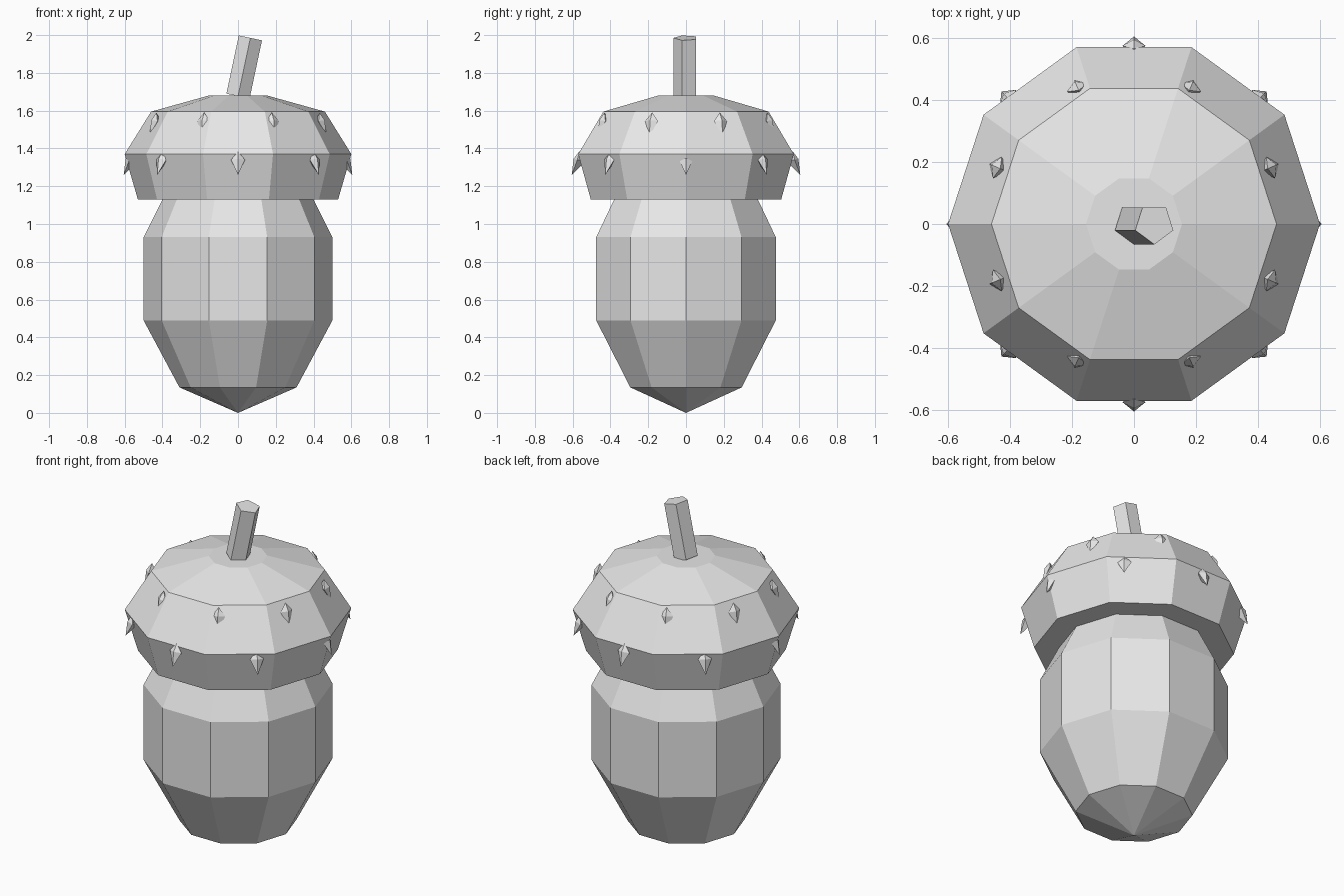
import bpy
import bmesh
from math import cos, sin, pi, radians
from mathutils import Matrix, Vector

old = bpy.data.objects.get("Cube")
if old:
    bpy.data.objects.remove(old, do_unlink=True)

GREY = (0.8, 0.8, 0.8, 1.0)
grey = bpy.data.materials.new("plain_grey")
grey.use_nodes = True
grey.diffuse_color = GREY
grey.node_tree.nodes["Principled BSDF"].inputs["Base Color"].default_value = GREY


def finish(name, bm):
    """Turn a bmesh into a flat-shaded object."""
    bmesh.ops.recalc_face_normals(bm, faces=bm.faces)
    mesh = bpy.data.meshes.new(name)
    bm.to_mesh(mesh)
    bm.free()
    mesh.materials.append(grey)
    obj = bpy.data.objects.new(name, mesh)
    bpy.context.collection.objects.link(obj)
    return obj


def lathe(name, profile, sides=10):
    """Closed faceted solid from (radius, height) pairs; radius 0 is a point."""
    bm = bmesh.new()
    rings = []
    for r, z in profile:
        count = sides if r else 1
        rings.append([bm.verts.new((r * cos(2 * pi * i / sides),
                                    r * sin(2 * pi * i / sides), z))
                      for i in range(count)])
    for low, high in zip(rings, rings[1:]):
        for i in range(sides):
            j = (i + 1) % sides
            if len(low) == 1:
                bm.faces.new((low[0], high[j], high[i]))
            else:
                bm.faces.new((low[i], low[j], high[j], high[i]))
    for ring in (rings[0], rings[-1]):
        if len(ring) > 1:
            bm.faces.new(ring)
    return finish(name, bm)


# Nut and its cap
lathe("nut_body", [(0, 0), (0.31, 0.135), (0.5, 0.49), (0.5, 0.93), (0.365, 1.2)])
lathe("cap", [(0.53, 1.13), (0.6, 1.37), (0.46, 1.595), (0.155, 1.68)])

# Leaning five-sided stem
LENGTH = 0.315
bm = bmesh.new()
bmesh.ops.create_cone(bm, cap_ends=True, segments=5, radius1=0.066,
                      radius2=0.066, depth=LENGTH)
ring_angle = min((v.co for v in bm.verts), key=lambda c: c.y)
turn = Vector((ring_angle.x, ring_angle.y)).angle_signed(Vector((0, -1)))
place = (Matrix.Translation((0, 0, 1.677)) @ Matrix.Rotation(radians(12), 4, "Y")
         @ Matrix.Translation((0, 0, LENGTH / 2)) @ Matrix.Rotation(-turn, 4, "Z"))
bmesh.ops.transform(bm, matrix=place, verts=bm.verts)
finish("stem", bm)


# Small hooked scales: (outward, sideways, up) from the scale's own centre
SCALE = [(-0.01, 0, 0.055), (0, 0.037, 0.01), (0, -0.037, 0.01),
         (0.02, 0, 0.015), (0.03, 0, -0.07), (-0.04, 0, 0)]


def scale_row(name, radius, height, start):
    bm = bmesh.new()
    for i in range(8):
        spin = Matrix.Rotation(start + i * pi / 4, 4, "Z")
        verts = [bm.verts.new(spin @ Vector((radius + x, y, height + z)))
                 for x, y, z in SCALE]
        bmesh.ops.convex_hull(bm, input=verts)
    finish(name, bm)


scale_row("lower_cap_scales", 0.575, 1.33, 0)
scale_row("upper_cap_scales", 0.477, 1.535, pi / 8)
